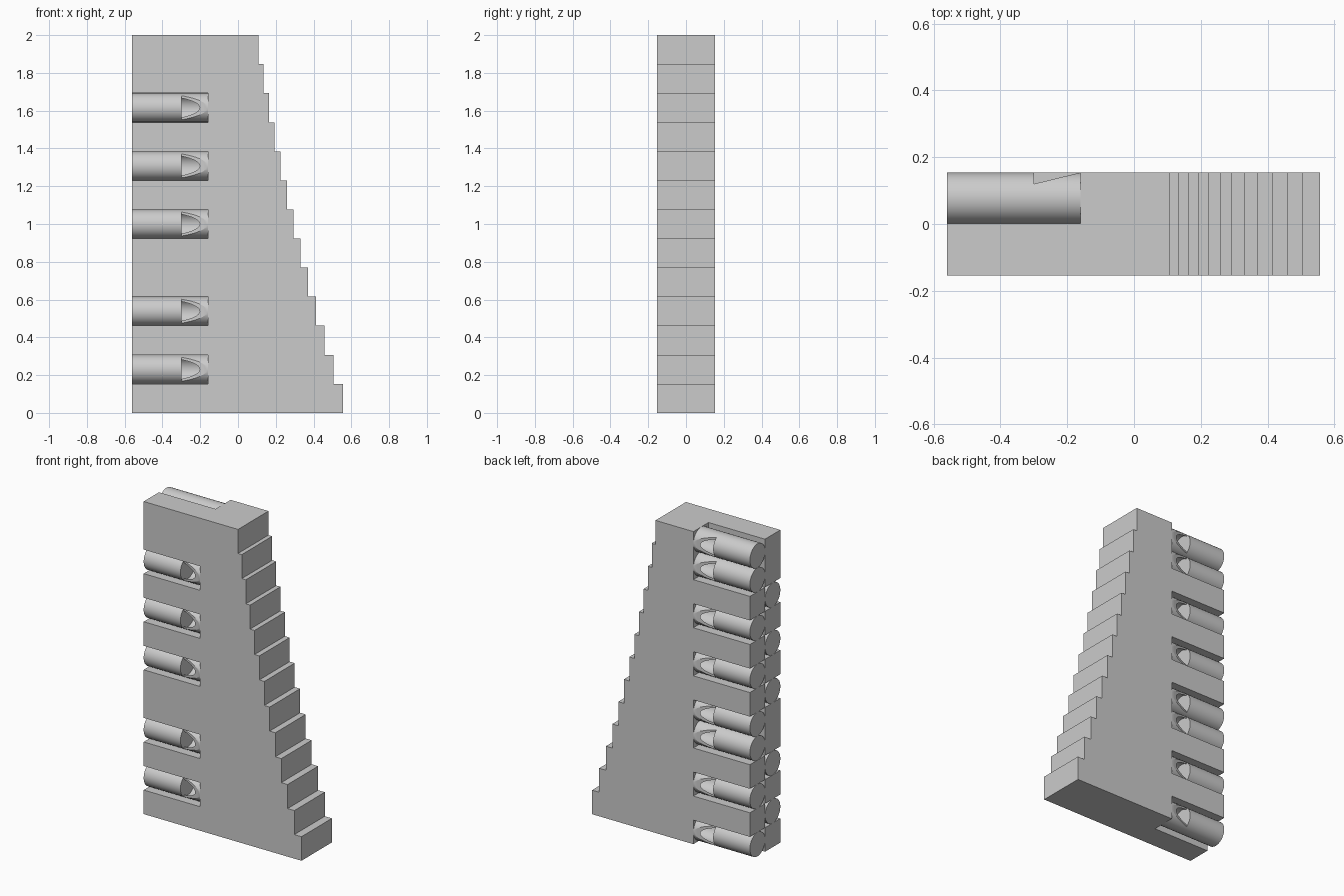
import bpy, bmesh, math
from mathutils import Matrix, Vector

if "Cube" in bpy.data.objects:
    bpy.data.objects.remove(bpy.data.objects["Cube"])

ROWS = 13
H = 2 / ROWS                 # height of one step
R = H / 2                    # pipe radius
BORE = 0.067                 # inner radius of the pipes
LEFT, POCKET_END, MOUTH = -0.56, -0.16, -0.30
FRONT_ROWS = [1, 3, 6, 8, 10]
FRONT_GROUPS = [(k, k) for k in FRONT_ROWS]
BACK_GROUPS = [(0, 0), (2, 2), (4, 5), (7, 7), (9, 9), (11, 12)]

grey = bpy.data.materials.new("plain_grey")
grey.use_nodes = True
grey.diffuse_color = (0.6, 0.6, 0.6, 1)
grey.node_tree.nodes["Principled BSDF"].inputs["Base Color"].default_value = (0.6, 0.6, 0.6, 1)


def step_x(k):
    """Step ends shrink in a geometric series towards the top."""
    return -0.341 + 0.449 * 2 ** ((ROWS - 1 - k) / 12)


def side(k):
    return -1 if k in FRONT_ROWS else 1


def add_prism(bm, points, direction):
    face = bm.faces.new([bm.verts.new(p) for p in points])
    out = bmesh.ops.extrude_face_region(bm, geom=[face])["geom"]
    verts = [v for v in out if isinstance(v, bmesh.types.BMVert)]
    bmesh.ops.translate(bm, verts=verts, vec=Vector(direction))


def add_box(bm, low, high):
    size = Vector(high) - Vector(low)
    mid = (Vector(high) + Vector(low)) / 2
    bmesh.ops.create_cube(bm, size=1, matrix=Matrix.Translation(mid) @ Matrix.Diagonal((*size, 1)))


def add_rod(bm, x0, x1, y, z, radius):
    place = Matrix.Translation(((x0 + x1) / 2, y, z)) @ Matrix.Rotation(math.pi / 2, 4, "Y")
    bmesh.ops.create_cone(bm, cap_ends=True, segments=48, radius1=radius, radius2=radius,
                          depth=x1 - x0, matrix=place)


def finish(bm, name):
    bmesh.ops.recalc_face_normals(bm, faces=bm.faces)
    mesh = bpy.data.meshes.new(name)
    bm.to_mesh(mesh)
    bm.free()
    mesh.materials.append(grey)
    obj = bpy.data.objects.new(name, mesh)
    bpy.context.collection.objects.link(obj)
    return obj


def carve(obj, cutters):
    """Subtract the cutters, bake the result and remove them."""
    for cutter in cutters:
        mod = obj.modifiers.new("carve", "BOOLEAN")
        mod.operation, mod.solver, mod.object = "DIFFERENCE", "EXACT", cutter
    graph = bpy.context.evaluated_depsgraph_get()
    graph.update()
    baked = bpy.data.meshes.new_from_object(obj.evaluated_get(graph))
    obj.modifiers.clear()
    obj.data = baked
    for cutter in cutters:
        bpy.data.objects.remove(cutter)


def smooth(obj):
    bpy.ops.object.select_all(action="DESELECT")
    obj.select_set(True)
    bpy.context.view_layer.objects.active = obj
    bpy.ops.object.shade_smooth_by_angle(angle=math.radians(20))


# Stepped body
bm = bmesh.new()
outline = [(LEFT, -R * 2, ROWS * H), (LEFT, -R * 2, 0)]
for k in range(ROWS):
    outline += [(step_x(k), -R * 2, k * H), (step_x(k), -R * 2, (k + 1) * H)]
add_prism(bm, outline, (0, 4 * R, 0))
body = finish(bm, "stepped_body")

# Open pockets along the short edge
bm = bmesh.new()
for sign, groups in ((-1, FRONT_GROUPS), (1, BACK_GROUPS)):
    for first, last in groups:
        bottom = first * H - (0.1 if first == 0 else 0)
        top = (last + 1) * H + (0.1 if last == ROWS - 1 else 0)
        ys = sorted((sign * 0.001, sign * 0.3))
        add_box(bm, (LEFT - 0.1, ys[0], bottom), (POCKET_END, ys[1], top))
pockets = finish(bm, "pocket_cutter")

# Air channels, one per step
bm = bmesh.new()
for k in range(ROWS):
    add_rod(bm, POCKET_END - 0.05, step_x(k) - 0.012, side(k) * R, (k + 0.5) * H, BORE)
channels = finish(bm, "channel_cutter")
carve(body, [pockets, channels])
smooth(body)

# Whistle pipe with a slanted mouth and hollow end
bm = bmesh.new()
add_rod(bm, LEFT, POCKET_END, 0, 0, R)
pipe = finish(bm, "whistle_pipe")
bm = bmesh.new()
add_rod(bm, MOUTH, POCKET_END + 0.1, 0, 0, BORE)
bore = finish(bm, "bore_cutter")
bm = bmesh.new()
add_prism(bm, [(MOUTH, 0.043, -0.1), (-0.155, 0.0785, -0.1), (-0.155, 0.2, -0.1), (MOUTH, 0.2, -0.1)],
          (0, 0, 0.2))
wedge = finish(bm, "mouth_cutter")
carve(pipe, [bore, wedge])
smooth(pipe)

# Copies of the pipe in every pocket, turned to face outwards
for k in range(ROWS):
    copy = pipe if k == 0 else bpy.data.objects.new("whistle_pipe", pipe.data)
    if k:
        bpy.context.collection.objects.link(copy)
    copy.name = ("front" if side(k) < 0 else "back") + "_whistle_pipe_" + str(k + 1)
    copy.location = (0, side(k) * R, (k + 0.5) * H)
    copy.rotation_euler.x = math.pi if side(k) < 0 else 0
